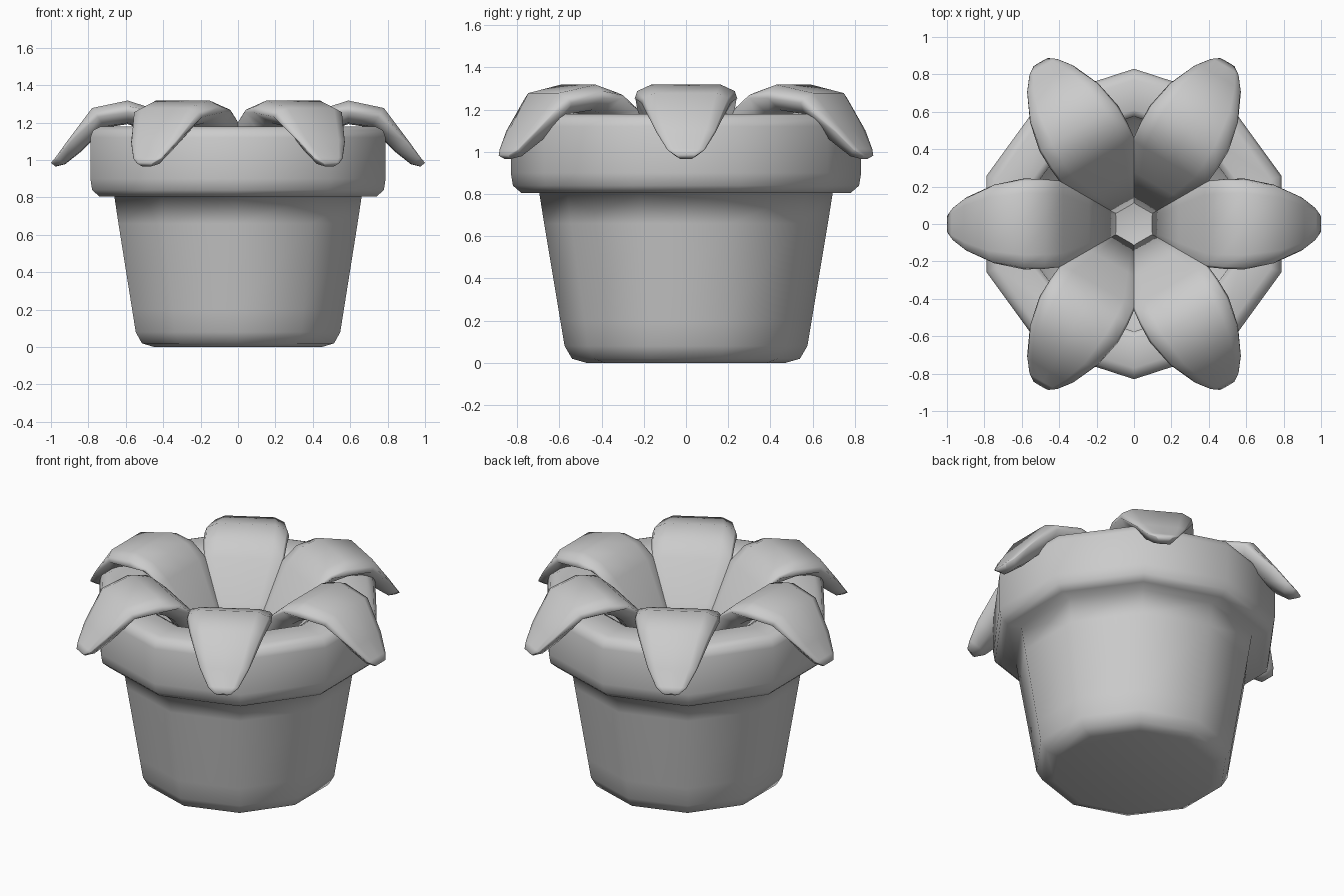
import bpy, bmesh, math
from mathutils import Vector, Matrix

cube = bpy.data.objects.get("Cube")
if cube:
    bpy.data.objects.remove(cube, do_unlink=True)

# Single plain grey material
GREY = (0.6, 0.6, 0.6, 1)
grey = bpy.data.materials.new("plain_grey")
grey.use_nodes = True
grey.diffuse_color = GREY
grey.node_tree.nodes["Principled BSDF"].inputs["Base Color"].default_value = GREY

SIDES = 10
PETALS = 6


def loft(name, rings):
    """Skin a list of equal-length point rings, cap both ends, shade smooth."""
    bm = bmesh.new()
    loops = [[bm.verts.new(p) for p in ring] for ring in rings]
    count = len(loops[0])
    for a, b in zip(loops, loops[1:]):
        for i in range(count):
            j = (i + 1) % count
            bm.faces.new((a[i], a[j], b[j], b[i]))
    bm.faces.new(loops[0][::-1])
    bm.faces.new(loops[-1])
    bmesh.ops.recalc_face_normals(bm, faces=bm.faces)
    mesh = bpy.data.meshes.new(name)
    bm.to_mesh(mesh)
    bm.free()
    mesh.materials.append(grey)
    mesh.shade_smooth()
    obj = bpy.data.objects.new(name, mesh)
    bpy.context.collection.objects.link(obj)


def polygon_ring(radius, z):
    """Ten-sided ring with a corner on the y axis."""
    angles = [math.pi / 2 + math.tau * i / SIDES for i in range(SIDES)]
    return [Vector((radius * math.cos(a), radius * math.sin(a), z)) for a in angles]


# Pot: tapered body, overhanging rim, hollow inside down to the soil bed
pot_profile = [
    (0.47, 0.0), (0.54, 0.02), (0.575, 0.08), (0.595, 0.2), (0.672, 0.66),
    (0.695, 0.805), (0.78, 0.805), (0.82, 0.84), (0.83, 0.9), (0.83, 1.12),
    (0.815, 1.16), (0.77, 1.18), (0.61, 1.18), (0.575, 1.16), (0.56, 0.78),
]
loft("flower_pot", [polygon_ring(r, z) for r, z in pot_profile])

# Petal spine: distance from centre, height, half width, thickness, edge droop
spine = [
    (0.09, 0.77, 0.058, 0.06, 0.1), (0.24, 0.98, 0.148, 0.09, 0.1),
    (0.38, 1.2, 0.23, 0.11, 0.15), (0.47, 1.28, 0.24, 0.12, 0.4),
    (0.59, 1.318, 0.243, 0.12, 0.9), (0.78, 1.278, 0.21, 0.12, 0.8),
    (0.91, 1.105, 0.142, 0.09, 0.3), (0.975, 1.015, 0.088, 0.06, 0.3),
    (1.0, 0.985, 0.048, 0.03, 0.3),
]
# Right half of the cross-section: fraction of half width, thickness, droops or not
half_section = [(0.68, 0, False), (0.95, -0.28, True), (1, -0.6, True), (0.55, -1, False)]


def petal_rings():
    rings = []
    for i, (r, z, half, thick, droop) in enumerate(spine):
        before, after = spine[max(i - 1, 0)], spine[min(i + 1, len(spine) - 1)]
        along = Vector((after[0] - before[0], 0, after[1] - before[1])).normalized()
        up = Vector((-along.z, 0, along.x))
        right = [(u, v * droop if bends else v) for u, v, bends in half_section]
        left = [(-u, v) for u, v in reversed(right)]
        outline = [(0, 0)] + right + [(0, -1.05)] + left
        rings.append([Vector((r, u * half, z)) + up * (v * thick) for u, v in outline])
    return rings


# Six drooping petals around the centre
for k in range(PETALS):
    turn = Matrix.Rotation(math.tau * k / PETALS, 3, "Z")
    loft(f"petal_{k + 1}", [[turn @ p for p in ring] for ring in petal_rings()])
